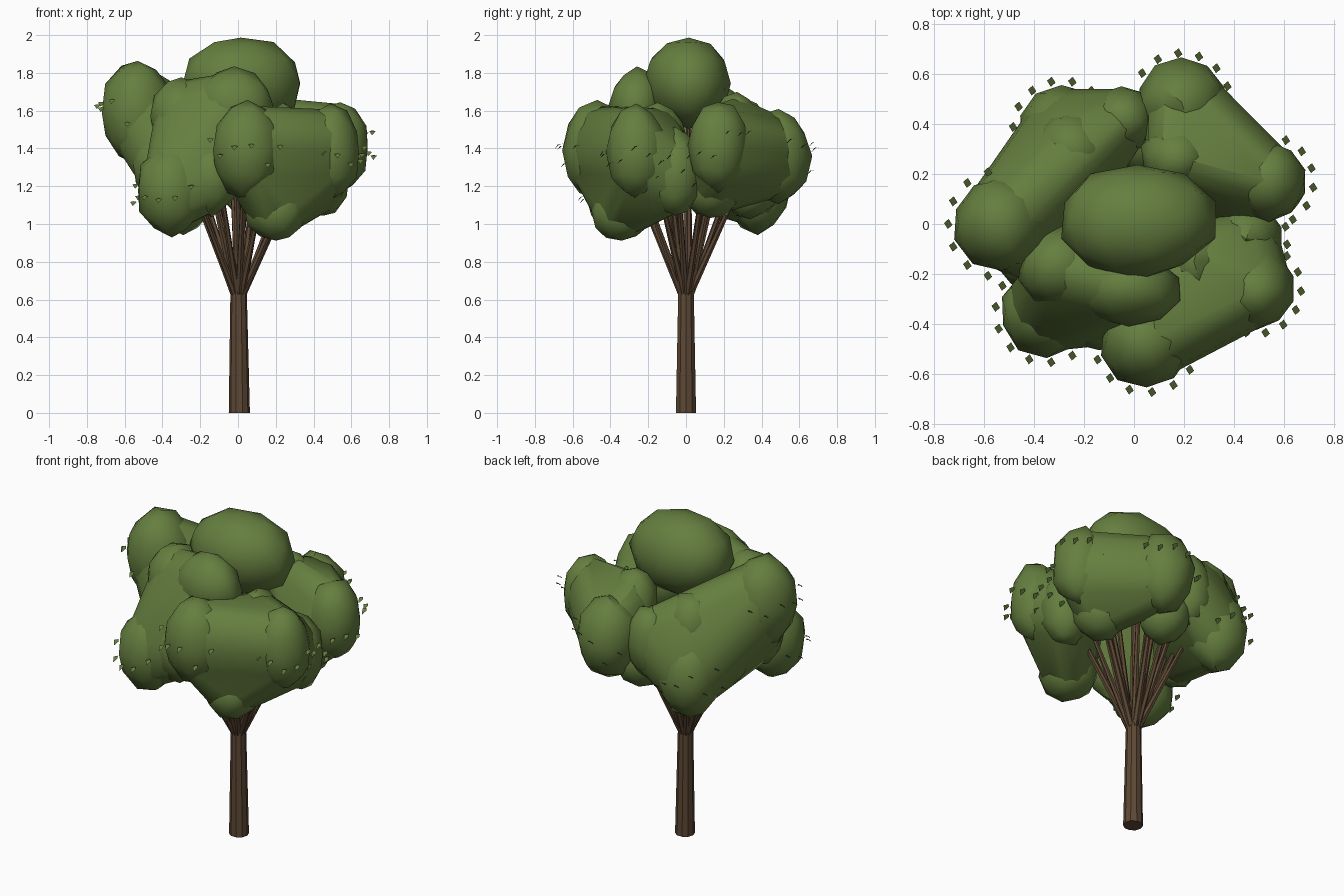
import bpy, bmesh, math, random
from mathutils import Vector, Matrix

if "Cube" in bpy.data.objects:
    bpy.data.objects.remove(bpy.data.objects["Cube"])

random.seed(4)


def material(name, rgb):
    m = bpy.data.materials.new(name)
    m.diffuse_color = (*rgb, 1)
    m.use_nodes = True
    m.node_tree.nodes["Principled BSDF"].inputs["Base Color"].default_value = m.diffuse_color
    return m


LEAF = material("leaf_green", (0.13, 0.21, 0.05))
BARK = material("bark_brown", (0.11, 0.065, 0.035))


def finish(bm, name, mat, angle=40):
    bmesh.ops.recalc_face_normals(bm, faces=bm.faces)
    for f in bm.faces:
        f.smooth = True
    me = bpy.data.meshes.new(name)
    bm.to_mesh(me)
    bm.free()
    me.set_sharp_from_angle(angle=math.radians(angle))
    me.materials.append(mat)
    ob = bpy.data.objects.new(name, me)
    bpy.context.collection.objects.link(ob)
    return ob


def add_ball(bm, c, r, jitter):
    m = Matrix.Translation(c) @ Matrix.Diagonal((*r, 1))
    vs = bmesh.ops.create_icosphere(bm, subdivisions=2, radius=1)["verts"]
    for v in vs:
        v.co = m @ (v.co * random.uniform(1 - jitter, 1 + jitter))


# leaf clumps: centre, horizontal x and y radius, vertical radius
clumps = {
    "top": ((0.015, 0.015, 1.745), (0.31, 0.225, 0.24)),
    "left": ((-0.53, 0.0, 1.59), (0.19, 0.19, 0.27)),
    "right": ((0.54, 0.17, 1.41), (0.155, 0.155, 0.24)),
    "back": ((0.19, 0.49, 1.36), (0.17, 0.17, 0.24)),
    "back_left": ((-0.29, 0.38, 1.20), (0.17, 0.17, 0.24)),
    "front": ((0.05, -0.47, 1.39), (0.185, 0.18, 0.25)),
    "front_left": ((-0.35, -0.35, 1.18), (0.18, 0.18, 0.24)),
    "front_right": ((0.49, -0.26, 1.38), (0.155, 0.155, 0.24)),
    "front_low": ((0.20, -0.34, 1.07), (0.16, 0.16, 0.16)),
    "front_upper": ((-0.02, -0.26, 1.63), (0.2, 0.14, 0.19)),
    "left_upper": ((-0.30, -0.17, 1.57), (0.16, 0.16, 0.20)),
    "back_upper": ((0.17, 0.27, 1.50), (0.14, 0.13, 0.19)),
    "right_upper": ((0.24, -0.15, 1.45), (0.13, 0.15, 0.18)),
    "back_left_upper": ((-0.25, 0.30, 1.47), (0.15, 0.15, 0.20)),
    "back_mid": ((-0.05, 0.42, 1.36), (0.13, 0.13, 0.22)),
    "right_mid": ((0.45, -0.06, 1.27), (0.14, 0.14, 0.23)),
    "right_low": ((0.36, 0.13, 1.22), (0.16, 0.16, 0.19)),
    "back_low": ((0.06, 0.34, 1.20), (0.15, 0.15, 0.17)),
    "front_mid": ((-0.14, -0.37, 1.24), (0.14, 0.13, 0.19)),
    "left_low": ((-0.40, -0.12, 1.31), (0.15, 0.14, 0.20)),
    "left_back_low": ((-0.36, 0.16, 1.29), (0.16, 0.16, 0.20)),
}
for n, (c, r) in clumps.items():
    bm = bmesh.new()
    add_ball(bm, c, [k * 1.03 for k in r], 0.05)
    finish(bm, "leaf_clump_" + n, LEAF)

# large masses wrapping neighbouring clumps
masses = {
    "back_right": ("right", "back", "back_upper", "right_low"),
    "front_right": ("front", "front_right", "right_upper", "front_low", "right_mid"),
    "front_left": ("front_left", "front_upper", "left_upper", "front_mid"),
    "back_left": ("left", "back_left", "back_left_upper", "back_mid", "left_low"),
}
for n, group in masses.items():
    bm = bmesh.new()
    for g in group:
        c, r = clumps[g]
        add_ball(bm, c, [k * 0.92 for k in r], 0.03)
    res = bmesh.ops.convex_hull(bm, input=bm.verts)
    junk = {v for v in res["geom_interior"] + res["geom_unused"]
            if isinstance(v, bmesh.types.BMVert)}
    bmesh.ops.delete(bm, geom=list(junk), context="VERTS")
    finish(bm, "leaf_mass_" + n, LEAF)

# loose diamond leaves around the outer clumps
bm = bmesh.new()
outer = ("left", "right", "back", "back_left", "front", "front_left",
         "front_right", "right_mid")
for n in outer:
    c, r = clumps[n]
    out = math.atan2(c[1], c[0])
    for i in range(7):
        a = out + math.radians(-75 + 25 * i)
        p = Vector((c[0] + (r[0] + 0.025) * math.cos(a),
                    c[1] + (r[1] + 0.025) * math.sin(a),
                    c[2] + random.uniform(-0.09, 0.09)))
        vs = [bm.verts.new(p + Vector(d)) for d in
              ((-0.017, 0.004, 0.01), (-0.002, -0.02, -0.012),
               (0.017, -0.004, 0.01), (0.002, 0.02, 0.014))]
        bm.faces.new(vs)
finish(bm, "loose_leaves", LEAF)


def taper(bm, a, b, r1, r2, sides):
    a, b = Vector(a), Vector(b)
    d = b - a
    m = Matrix.Translation((a + b) / 2) @ d.to_track_quat("Z", "Y").to_matrix().to_4x4()
    bmesh.ops.create_cone(bm, cap_ends=True, segments=sides, radius1=r1,
                          radius2=r2, depth=d.length, matrix=m)


# trunk
bm = bmesh.new()
taper(bm, (0.007, 0, 0), (0.003, 0, 0.66), 0.056, 0.043, 10)
finish(bm, "trunk", BARK, 30)

# branches fanning into the clumps
bm = bmesh.new()
for n, (c, r) in clumps.items():
    flat = Vector((c[0], c[1], 0)).normalized() * 0.024
    start = Vector((0.003, 0, 0.63)) + flat
    end = start.lerp(Vector((c[0] * 0.72, c[1] * 0.72, max(c[2], 1.25))), 0.85)
    taper(bm, start, end, 0.019, 0.012, 6)
finish(bm, "branches", BARK)
